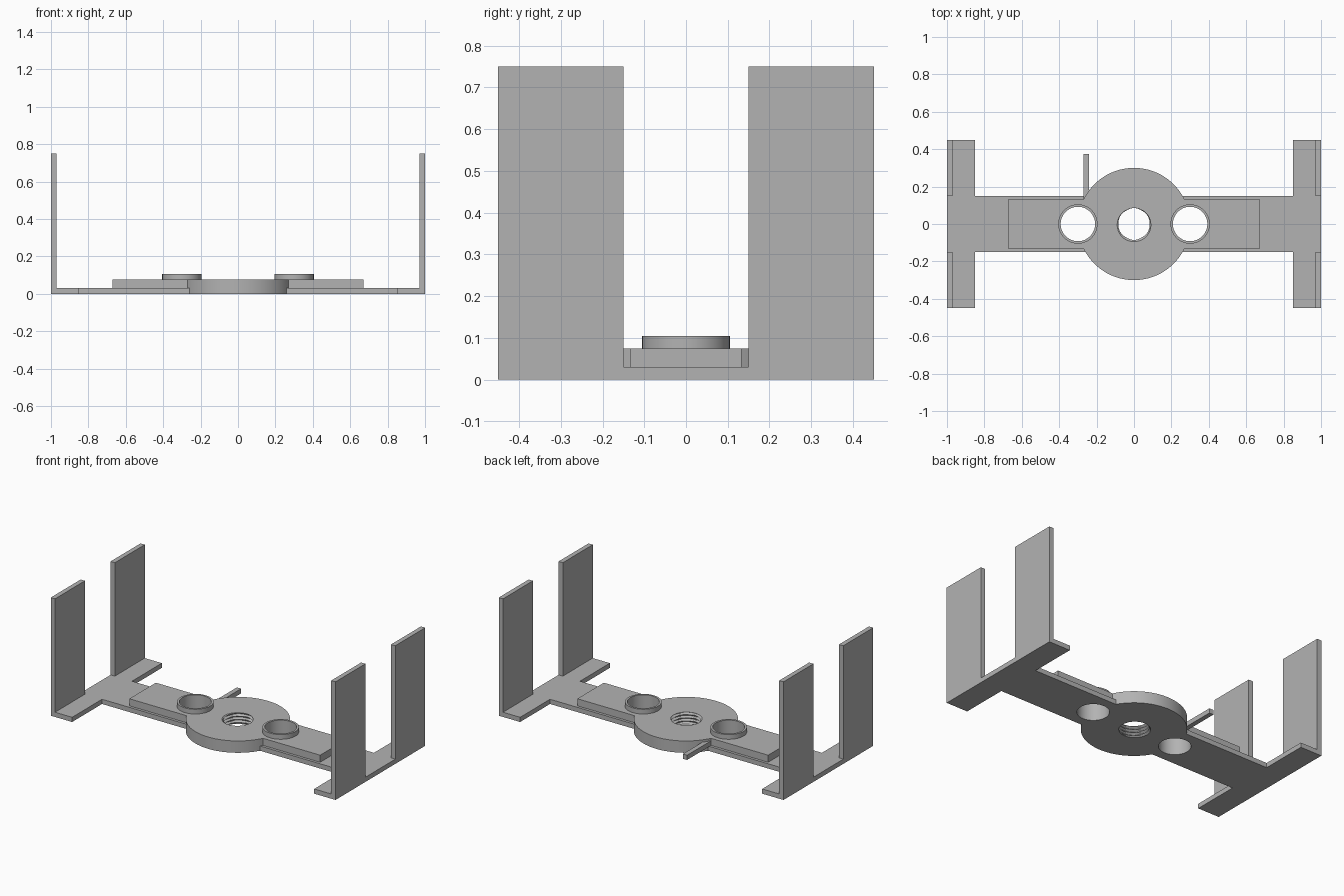
import bpy
import bmesh
from math import cos, sin, pi

cube = bpy.data.objects.get("Cube")
if cube:
    bpy.data.objects.remove(cube, do_unlink=True)

grey = bpy.data.materials.new("plain grey")
grey.use_nodes = True
colour = (0.45, 0.45, 0.45, 1)
grey.diffuse_color = colour
grey.node_tree.nodes["Principled BSDF"].inputs["Base Color"].default_value = colour


def finish(bm, name):
    bmesh.ops.recalc_face_normals(bm, faces=bm.faces)
    mesh = bpy.data.meshes.new(name)
    bm.to_mesh(mesh)
    bm.free()
    mesh.materials.append(grey)
    obj = bpy.data.objects.new(name, mesh)
    bpy.context.collection.objects.link(obj)
    return obj


def prism(name, outline, z0, z1):
    bm = bmesh.new()
    face = bm.faces.new([bm.verts.new((x, y, z0)) for x, y in outline])
    top = bmesh.ops.extrude_face_region(bm, geom=[face])["geom"]
    verts = [v for v in top if isinstance(v, bmesh.types.BMVert)]
    bmesh.ops.translate(bm, vec=(0, 0, z1 - z0), verts=verts)
    return finish(bm, name)


def box(name, x0, x1, y0, y1, z0, z1):
    return prism(name, [(x0, y0), (x1, y0), (x1, y1), (x0, y1)], z0, z1)


def disc(name, x, radius, z0, z1, sides=64):
    angles = [2 * pi * i / sides for i in range(sides)]
    return prism(name, [(x + radius * cos(a), radius * sin(a)) for a in angles], z0, z1)


def threaded_rod(name, minor, major, pitch, z0, z1, sides=48, steps=6):
    # Cylinder whose radius follows a triangular helical wave
    bm = bmesh.new()
    rows = []
    count = round((z1 - z0) / pitch * steps)
    for r in range(count + 1):
        row = []
        for s in range(sides):
            phase = (r / steps + s / sides) % 1
            radius = minor + (major - minor) * (1 - abs(2 * phase - 1))
            a = 2 * pi * s / sides
            row.append(bm.verts.new((radius * cos(a), radius * sin(a), z0 + r * pitch / steps)))
        rows.append(row)
    for low, high in zip(rows, rows[1:]):
        for s in range(sides):
            t = (s + 1) % sides
            bm.faces.new((low[s], low[t], high[t], high[s]))
    bm.faces.new(rows[0])
    bm.faces.new(rows[-1])
    return finish(bm, name)


def combine(target, other, operation):
    mod = target.modifiers.new(operation.lower(), "BOOLEAN")
    mod.operation = operation
    mod.solver = "EXACT"
    mod.object = other
    bpy.ops.object.select_all(action="DESELECT")
    bpy.context.view_layer.objects.active = target
    target.select_set(True)
    bpy.ops.object.modifier_apply(modifier=mod.name)
    bpy.data.objects.remove(other, do_unlink=True)


# Flat base with crosswise ends, in one outline
quarter = [(1, 0.45), (0.85, 0.45), (0.85, 0.15)]
outline = quarter + [(-x, y) for x, y in reversed(quarter)]
outline += [(-x, -y) for x, y in outline]
frame = prism("base_frame", outline, 0, 0.03)

# Central hub, raised bar and eyelet collars
combine(frame, disc("hub", 0, 0.3, 0, 0.075, 96), "UNION")
combine(frame, box("raised_bar", -0.67, 0.67, -0.133, 0.133, 0.015, 0.075), "UNION")
for side in (-1, 1):
    combine(frame, disc("collar", side * 0.3, 0.105, 0.02, 0.105), "UNION")

# Through holes: two plain eyelets and one threaded centre
for side in (-1, 1):
    combine(frame, disc("eyelet_cutter", side * 0.3, 0.092, -0.05, 0.15), "DIFFERENCE")
combine(frame, threaded_rod("thread_cutter", 0.083, 0.097, 0.02, -0.02, 0.1), "DIFFERENCE")

bpy.ops.object.select_all(action="DESELECT")
bpy.context.view_layer.objects.active = frame
frame.select_set(True)
bpy.ops.object.shade_smooth_by_angle(angle=pi / 7)

# Four upright end panels
for x, side in ((-0.985, "right"), (0.985, "left")):
    for y, end in ((-0.3, "front"), (0.3, "back")):
        box(f"{end}_{side}_upright", x - 0.015, x + 0.015, y - 0.15, y + 0.15, 0.03, 0.75)

# Small peg behind the hub
box("back_peg", -0.27, -0.24, 0.125, 0.375, 0.03, 0.06)
